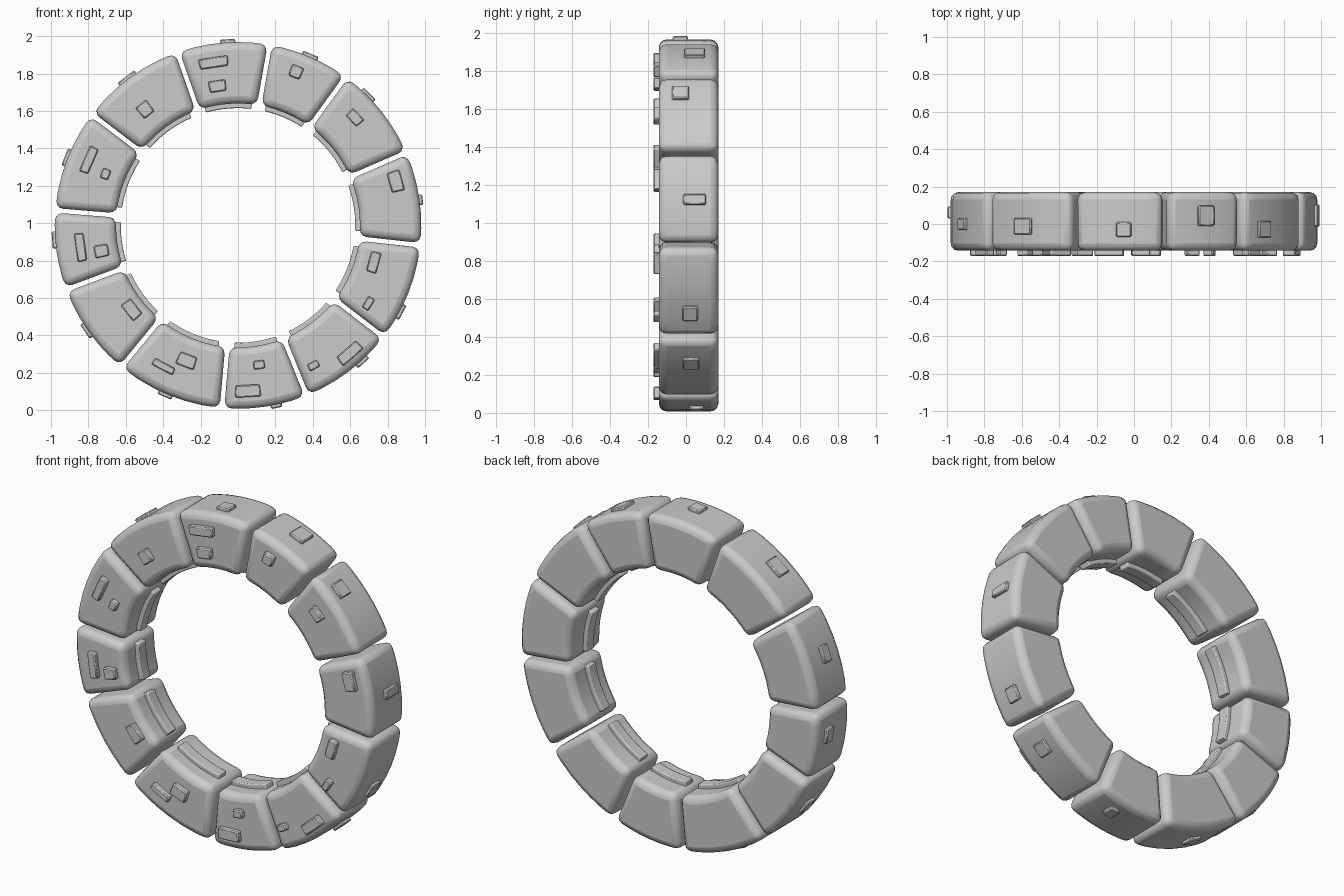
import bpy, bmesh
from math import radians, sin, cos, asin

if "Cube" in bpy.data.objects:
    bpy.data.objects.remove(bpy.data.objects["Cube"])

CZ = 0.988                      # ring centre height
R_IN, R_OUT = 0.652, 0.98       # block radii
Y_FRONT, Y_BACK = -0.143, 0.17  # block depth


def sector(name, a0, a1, r0, r1, y0, y1, gap=0.0, bevel=0.01, seg=2, steps=6):
    """Curved block between two angles (degrees), with rounded edges."""
    bm = bmesh.new()
    rings = []
    for i in range(steps + 1):
        ring = []
        for r, y in ((r0, y0), (r1, y0), (r1, y1), (r0, y1)):
            off = asin(gap / r)
            s, e = radians(a0) + off, radians(a1) - off
            a = s + (e - s) * i / steps
            ring.append(bm.verts.new((r * cos(a), y, CZ + r * sin(a))))
        rings.append(ring)
    for p, q in zip(rings, rings[1:]):
        for k in range(4):
            bm.faces.new((p[k], p[(k + 1) % 4], q[(k + 1) % 4], q[k]))
    bm.faces.new(rings[0])
    bm.faces.new(rings[-1])
    bmesh.ops.recalc_face_normals(bm, faces=bm.faces)
    me = bpy.data.meshes.new(name)
    bm.to_mesh(me)
    bm.free()
    ob = bpy.data.objects.new(name, me)
    bpy.context.collection.objects.link(ob)
    mod = ob.modifiers.new("rounding", 'BEVEL')
    mod.width, mod.segments = bevel, seg
    mod.limit_method, mod.angle_limit = 'ANGLE', radians(40)
    bpy.context.view_layer.objects.active = ob
    ob.select_set(True)
    bpy.ops.object.shade_smooth_by_angle(angle=radians(35))
    ob.select_set(False)
    return ob


def chip(name, ang, r, tangent, radial, y, depth):
    """Small raised stone chip aligned to the ring, straight sided."""
    half = tangent / r * 90 / 3.14159
    sector(name, ang - half, ang + half, r - radial / 2, r + radial / 2,
           y - depth / 2, y + depth / 2, bevel=0.006, seg=1, steps=1)


# Stone blocks, each with a raised strip along its inner face
joints = [-6.2, 23.4, 54, 80, 109.3, 142.8, 175.3, 200.5, 230.5, 265, 292, 322.5, 353.8]
for i, (a, b) in enumerate(zip(joints, joints[1:])):
    sector(f"stone_block_{i}", a, b, R_IN, R_OUT, Y_FRONT, Y_BACK,
           gap=0.012, bevel=0.04, seg=3)
    m, h = (a + b) / 2, (b - a) * 0.38
    sector(f"inner_strip_{i}", m - h, m + h, 0.627, 0.68, -0.035, 0.035, bevel=0.006)

# Chips on the outer face: angle, y, tangential size, y size
outer = [(93.2, -.03, .08, .08), (67, .045, .09, .11), (45, -.028, .09, .09),
         (8, .045, .055, .12), (-28, .022, .085, .08), (-47.6, .026, .08, .085),
         (-78, .055, .06, .08), (246.7, .02, .08, .08), (214.8, .02, .09, .08),
         (184.6, .062, .09, .065), (158.4, 0, .095, .065), (127, -.012, .11, .09)]
for i, (a, y, t, w) in enumerate(outer):
    chip(f"outer_chip_{i}", a, 0.976, t, 0.044, y, w)

# Chips on the front face: radius, angle, tangential size, radial size
front = [(.884, 98.5, .155, .055), (.754, 98.4, .09, .06), (.878, 69.3, .065, .065),
         (.851, 42.7, .085, .055), (.877, 15.6, .11, .07), (.754, -15.2, .11, .055),
         (.813, -30.9, .07, .04), (.91, -48.8, .14, .06), (.851, -61.7, .06, .04),
         (.754, 278.6, .06, .045), (.889, 273.4, .135, .065), (.775, 249.2, .1, .07),
         (.855, 242.2, .125, .04), (.727, 218.4, .105, .065), (.853, 187.9, .15, .05),
         (.743, 190.6, .065, .075), (.76, 158.8, .055, .045), (.873, 156.3, .145, .05),
         (.795, 128.7, .07, .075)]
for i, (r, a, t, w) in enumerate(front):
    chip(f"front_chip_{i}", a, r, t, w, -0.152, 0.04)
